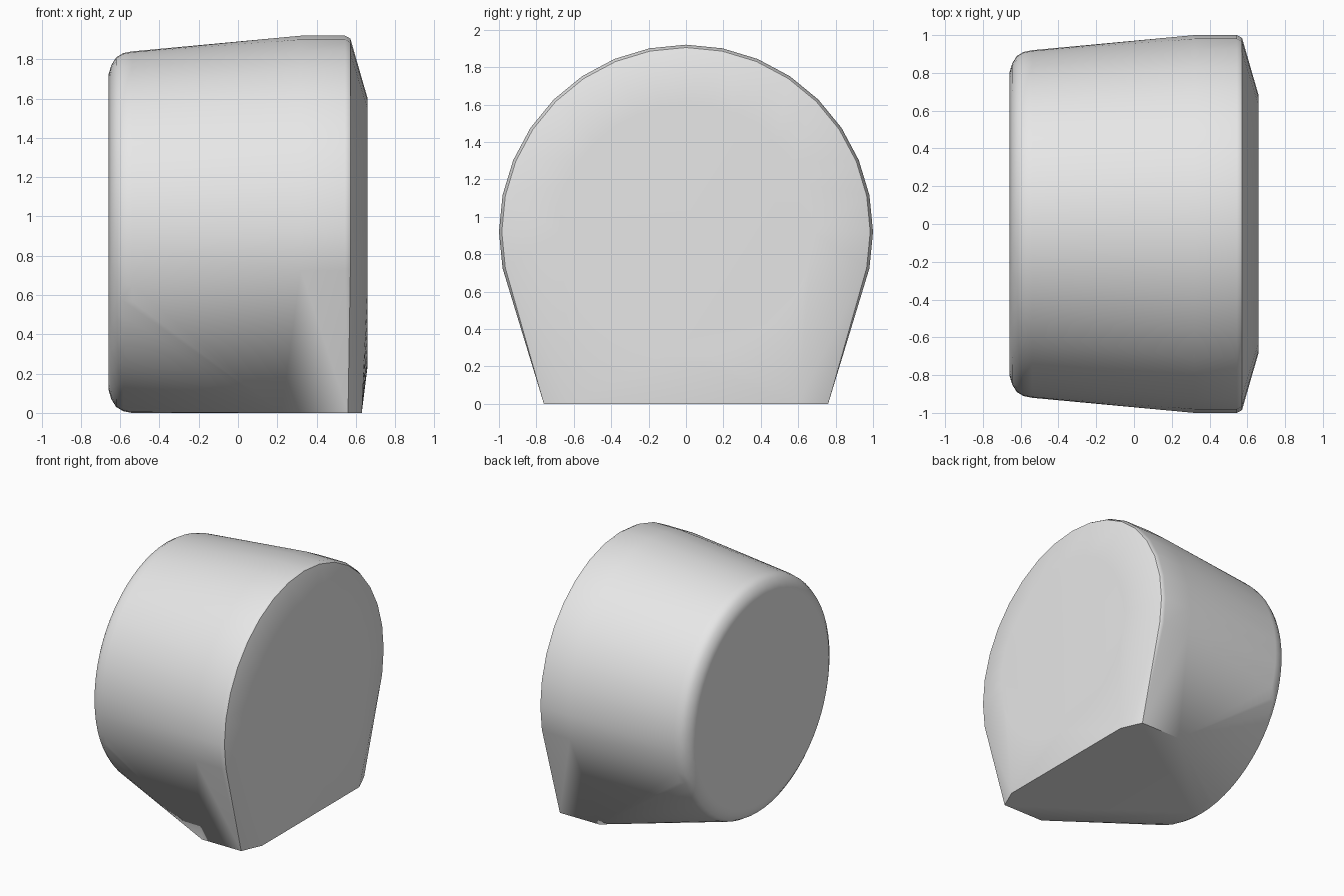
import bpy, bmesh
from math import sin, cos, pi, radians

cube = bpy.data.objects.get("Cube")
if cube:
    bpy.data.objects.remove(cube, do_unlink=True)

AXIS_Z = 0.92  # height of the round body's axis


def ring(bm, x, radius, sides, lowest=-1.0):
    """Circle of points around the x axis, kept only above a given height."""
    for i in range(sides):
        a = 2 * pi * i / sides
        z = AXIS_Z + radius * cos(a)
        if z >= lowest:
            bm.verts.new((x, radius * sin(a), z))


bm = bmesh.new()

# Rounded rim and flat disc on the right end
for x, r in ((-0.66, 0.80), (-0.645, 0.85), (-0.62, 0.89), (-0.585, 0.911), (-0.54, 0.92)):
    ring(bm, x, r, 64)

# Wide band near the left end, open below where the foot begins
for x, r in ((0.32, 1.0), (0.545, 1.0), (0.572, 0.985)):
    ring(bm, x, r, 32, lowest=0.55)

# Raised flat of the left end
ring(bm, 0.66, 0.68, 32)

# Flat foot with clipped corners
for side in (-1, 1):
    for x, y in ((0.22, 0.76), (0.56, 0.76), (0.63, 0.6)):
        bm.verts.new((x, side * y, 0))

# Wrap all sections in one convex skin
hull = bmesh.ops.convex_hull(bm, input=bm.verts[:])
loose = {g for g in hull["geom_interior"] + hull["geom_unused"]
         if isinstance(g, bmesh.types.BMVert)}
bmesh.ops.delete(bm, geom=list(loose), context="VERTS")
bmesh.ops.dissolve_limit(bm, angle_limit=radians(0.3), verts=bm.verts[:], edges=bm.edges[:])
bmesh.ops.recalc_face_normals(bm, faces=bm.faces[:])

mesh = bpy.data.meshes.new("body")
bm.to_mesh(mesh)
bm.free()
body = bpy.data.objects.new("body", mesh)
bpy.context.collection.objects.link(body)

# Plain light grey
grey = bpy.data.materials.new("light grey")
grey.use_nodes = True
color = (0.8, 0.8, 0.8, 1)
grey.diffuse_color = color
grey.node_tree.nodes["Principled BSDF"].inputs["Base Color"].default_value = color
mesh.materials.append(grey)

# Soft shading that keeps the rim and foot edges crisp
bpy.ops.object.select_all(action="DESELECT")
body.select_set(True)
bpy.context.view_layer.objects.active = body
bpy.ops.object.shade_smooth_by_angle(angle=radians(30))
weighted = body.modifiers.new("weighted normals", "WEIGHTED_NORMAL")
weighted.keep_sharp = True
